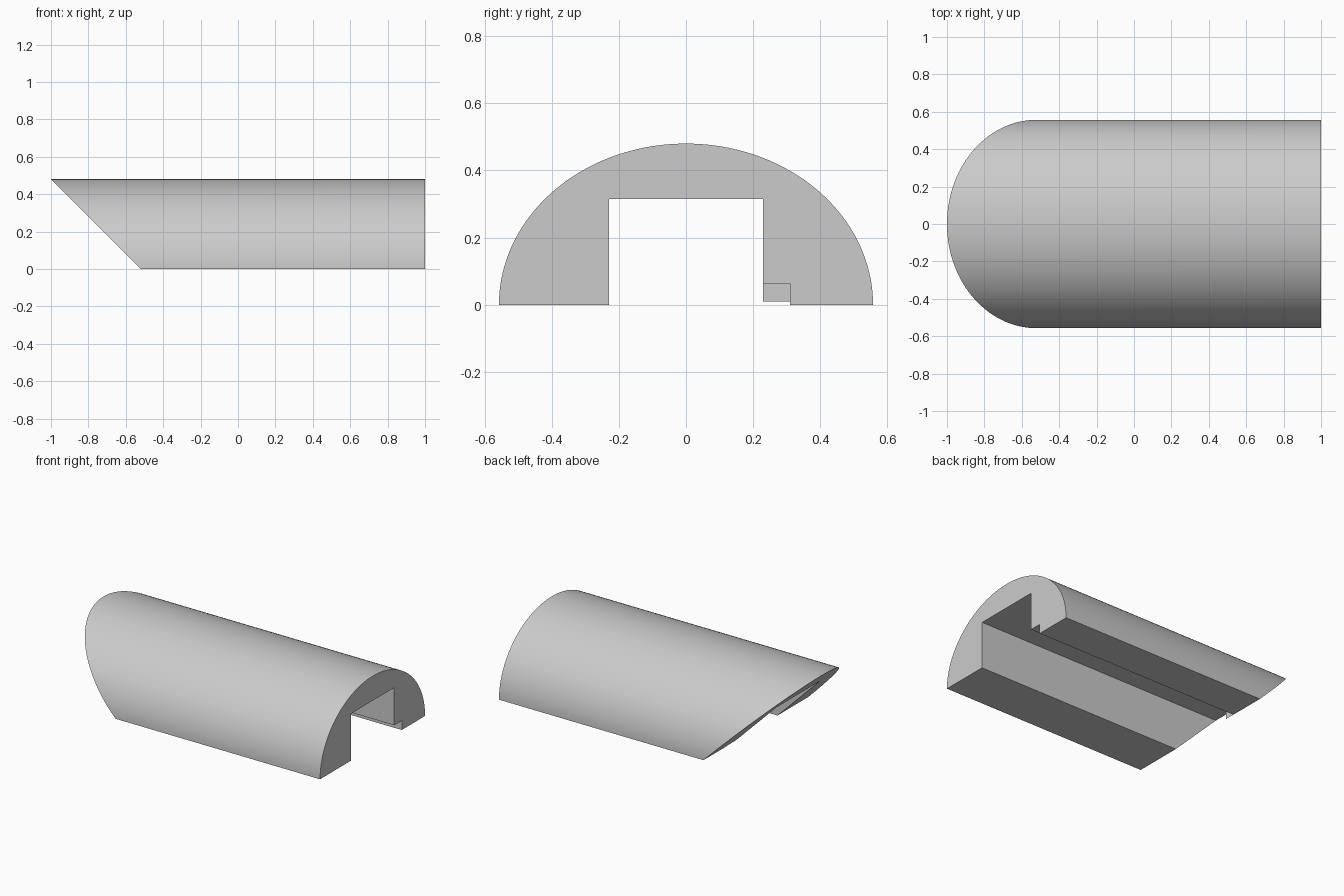
import bpy, bmesh
from math import cos, sin, pi, radians

cube = bpy.data.objects.get("Cube")
if cube:
    bpy.data.objects.remove(cube, do_unlink=True)

HALF_W, HEIGHT = 0.557, 0.48        # half-ellipse outline
SLOT_W, SLOT_H = 0.229, 0.315       # central channel
FRONT_X, TOE_X = 1.0, -0.52         # square end, foot of the bevelled end
SEGMENTS = 96

grey = bpy.data.materials.new("light grey")
grey.use_nodes = True
grey.diffuse_color = (0.6, 0.6, 0.6, 1)
grey.node_tree.nodes["Principled BSDF"].inputs["Base Color"].default_value = (0.6, 0.6, 0.6, 1)


def make_object(name, bm):
    bmesh.ops.recalc_face_normals(bm, faces=bm.faces)
    mesh = bpy.data.meshes.new(name)
    bm.to_mesh(mesh)
    bm.free()
    mesh.materials.append(grey)
    obj = bpy.data.objects.new(name, mesh)
    bpy.context.collection.objects.link(obj)
    return obj


# Arched body: half-ellipse with a channel, extruded and bevelled at 45 degrees
profile = [(HALF_W * cos(pi * i / SEGMENTS), HEIGHT * sin(pi * i / SEGMENTS))
           for i in range(SEGMENTS + 1)]
profile += [(-SLOT_W, 0), (-SLOT_W, SLOT_H), (SLOT_W, SLOT_H), (SLOT_W, 0)]

bm = bmesh.new()
square_end = [bm.verts.new((FRONT_X, y, z)) for y, z in profile]
bevel_end = [bm.verts.new((TOE_X - z, y, z)) for y, z in profile]
bm.faces.new(square_end)
bm.faces.new(bevel_end)
for i in range(len(profile)):
    j = (i + 1) % len(profile)
    bm.faces.new((square_end[i], square_end[j], bevel_end[j], bevel_end[i]))
body = make_object("arched_body", bm)

# Rail grooves along the lower inside edges, stopping at the bevelled end
bpy.context.view_layer.objects.active = body
body.select_set(True)
for side, label in ((1, "back"), (-1, "front")):
    bm = bmesh.new()
    bmesh.ops.create_cube(bm, size=1)
    lo, hi = (-0.53, 0.15, -0.1), (1.1, 0.31, 0.063)
    for v in bm.verts:
        x, y, z = (hi[k] if v.co[k] > 0 else lo[k] for k in range(3))
        v.co = (x, side * y, z)
    cutter = make_object(label + "_groove_cutter", bm)
    cutter.hide_render = True
    mod = body.modifiers.new(label + "_groove", "BOOLEAN")
    mod.operation, mod.solver, mod.object = "DIFFERENCE", "EXACT", cutter
    bpy.ops.object.modifier_apply(modifier=mod.name)
    bpy.data.objects.remove(cutter, do_unlink=True)

bpy.ops.object.shade_smooth_by_angle(angle=radians(30))
